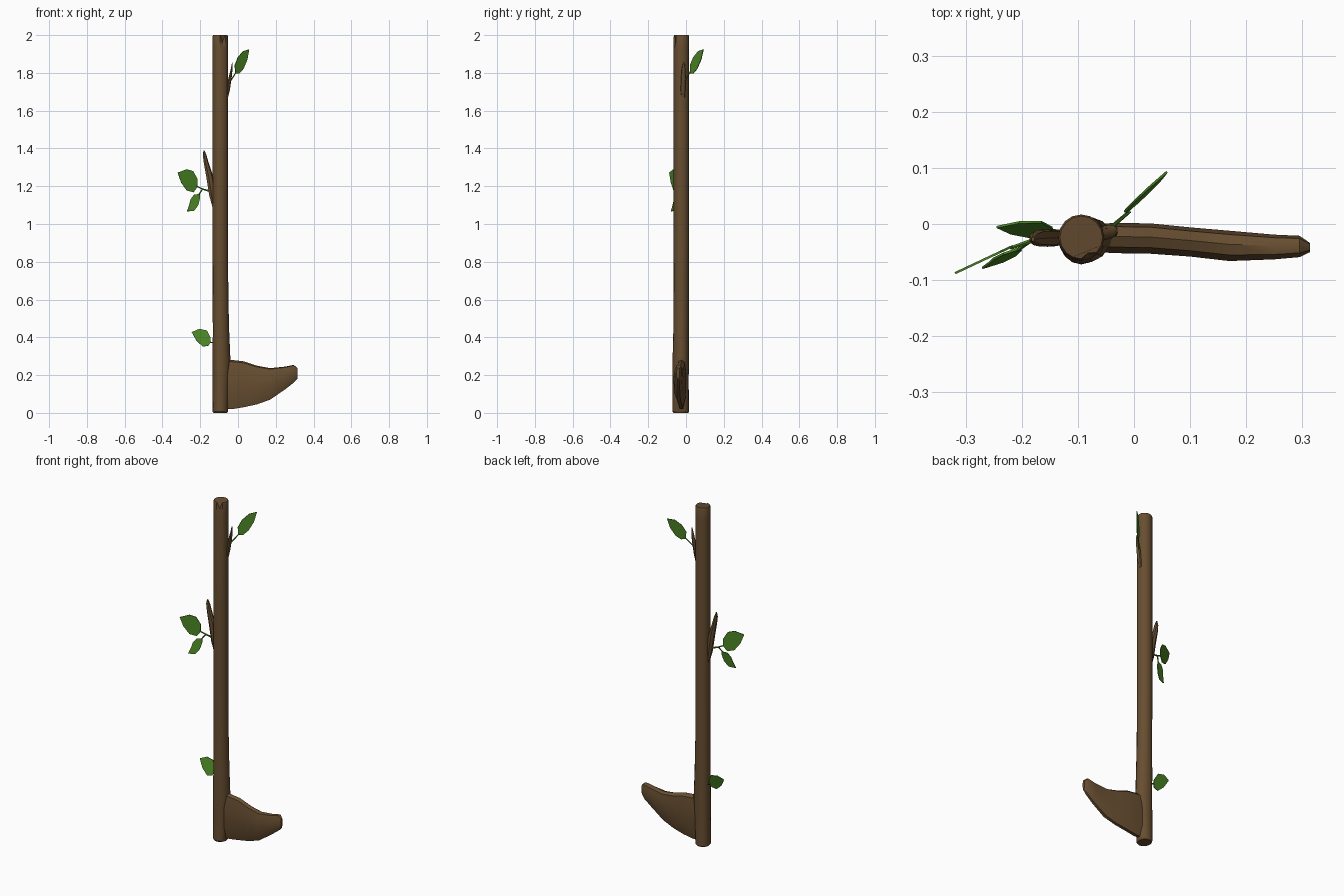
import bpy, bmesh, math, random
from mathutils import Vector

if "Cube" in bpy.data.objects:
    bpy.data.objects.remove(bpy.data.objects["Cube"])

random.seed(4)

def material(name, rgb):
    m = bpy.data.materials.new(name)
    m.diffuse_color = (*rgb, 1)
    m.use_nodes = True
    m.node_tree.nodes["Principled BSDF"].inputs["Base Color"].default_value = m.diffuse_color
    return m

BARK = material("bark_brown", (0.135, 0.075, 0.030))
LEAF = material("leaf_green", (0.070, 0.240, 0.018))

def finish(bm, name, mat, angle=35):
    bmesh.ops.recalc_face_normals(bm, faces=bm.faces)
    mesh = bpy.data.meshes.new(name)
    bm.to_mesh(mesh)
    bm.free()
    mesh.materials.append(mat)
    ob = bpy.data.objects.new(name, mesh)
    bpy.context.collection.objects.link(ob)
    bpy.ops.object.select_all(action='DESELECT')
    ob.select_set(True)
    bpy.context.view_layer.objects.active = ob
    bpy.ops.object.shade_smooth_by_angle(angle=math.radians(angle))
    return ob

def loft(name, rings, mat, angle=35):
    """Skin a list of equally sized rings of points and cap both ends."""
    bm = bmesh.new()
    loops = [[bm.verts.new(p) for p in r] for r in rings]
    n = len(loops[0])
    for a, b in zip(loops, loops[1:]):
        for i in range(n):
            j = (i + 1) % n
            bm.faces.new((a[i], a[j], b[j], b[i]))
    bm.faces.new(loops[0])
    bm.faces.new(loops[-1])
    return finish(bm, name, mat, angle)

# Trunk: straight round pole, slightly flared to the right and front low down
SIDES, CX, CY = 16, -0.094, -0.024
rings = []
for z, r, fx, fy in [(0, .036, 0, .006), (.008, .041, 0, .007), (.14, .040, .006, .008),
                     (.27, .040, .014, .008), (.42, .040, .007, .005), (.6, .040, .003, .002),
                     (.9, .041, 0, 0), (1.4, .041, 0, 0), (1.93, .041, 0, 0),
                     (1.992, .041, 0, 0), (2, .038, 0, 0)]:
    ring = []
    for i in range(SIDES):
        a = math.tau * i / SIDES
        c, s = math.cos(a), math.sin(a)
        k = r + (random.uniform(-.002, .001) if .1 < z < .5 else 0)
        p = Vector((CX + c * (k + (fx if c > 0 else 0)),
                    CY + s * (k + (fy if s < 0 else 0)), z))
        if z > 1.95 and i == 13:      # split in the top rim
            p = Vector((CX + c * .030, CY + s * .030, z - .035))
        ring.append(p)
    rings.append(ring)
loft("trunk", rings, BARK, 30)

# Broad blade-like branch at the foot: x, bottom z, top z, centre y, half width
rings = []
for x, z0, z1, y, w in [(-.09, .02, .285, -.025, .024), (-.03, .02, .28, -.025, .027),
                        (.03, .03, .273, -.026, .027), (.10, .045, .25, -.032, .026),
                        (.17, .07, .237, -.039, .027), (.25, .125, .245, -.041, .022),
                        (.295, .16, .254, -.040, .019), (.314, .18, .238, -.042, .008)]:
    zc, h = (z0 + z1) / 2, (z1 - z0) / 2
    section = [(-.35, -1), (.35, -1), (.9, -.55), (1, .4), (.75, .88),
               (.1, 1), (-.6, .93), (-1, .4), (-.9, -.55)]
    rings.append([(x, y + u * w, zc + v * h) for u, v in section])
loft("foot_branch", rings, BARK, 40)

# Broken side stubs: x, y, z, half width x, half width y
stubs = {
    "left_stub": [(-.128, -.024, 1.08, .005, .008), (-.136, -.025, 1.15, .018, .015),
                  (-.150, -.025, 1.25, .020, .016), (-.168, -.025, 1.32, .014, .015),
                  (-.177, -.026, 1.365, .010, .012), (-.180, -.027, 1.39, .003, .004)],
    "right_stub": [(-.057, -.016, 1.67, .004, .010), (-.052, -.016, 1.71, .009, .013),
                   (-.043, -.014, 1.77, .009, .013), (-.034, -.013, 1.82, .005, .010),
                   (-.030, -.012, 1.855, .002, .004)],
}
for name, path in stubs.items():
    loft(name, [[(x + a * math.cos(t), y + b * math.sin(t), z)
                 for t in [math.tau * i / 7 for i in range(7)]]
                for x, y, z, a, b in path], BARK, 40)

# Thin leaf stems
def stem(name, a, b, r=.004):
    a, b = Vector(a), Vector(b)
    d = (b - a).normalized()
    u = d.orthogonal().normalized()
    v = d.cross(u)
    loft(name, [[p + k * (u * math.cos(t) + v * math.sin(t))
                 for t in [math.tau * i / 5 for i in range(5)]]
                for p, k in ((a, r), (b, r * .8))], LEAF)

fork = (-.188, -.032, 1.185)
stem("top_stem", (-.048, -.012, 1.745), (-.008, .022, 1.805))
stem("middle_stem", (-.155, -.025, 1.175), fork, .005)
stem("middle_stem_upper", fork, (-.22, -.043, 1.2))
stem("middle_stem_lower", fork, (-.208, -.047, 1.155))
stem("low_stem", (-.125, -.015, .37), (-.152, -.011, .375))

# Leaves: front outline placed on a sloping plane y = y0 + gx*(x-x0) + gz*(z-z0)
def leaf(name, outline, x0, y0, z0, gx, gz):
    bm = bmesh.new()
    bm.faces.new([bm.verts.new((x, y0 + gx * (x - x0) + gz * (z - z0), z)) for x, z in outline])
    bmesh.ops.recalc_face_normals(bm, faces=bm.faces)
    face = bm.faces[:][0]
    face.normal_update()
    off = face.normal * .004
    ext = bmesh.ops.extrude_face_region(bm, geom=[face], use_keep_orig=True)
    bmesh.ops.translate(bm, vec=off, verts=[g for g in ext["geom"] if isinstance(g, bmesh.types.BMVert)])
    finish(bm, name, LEAF, 30)

leaf("top_leaf", [(-.012, 1.797), (-.016, 1.84), (0, 1.882), (.028, 1.915), (.06, 1.925),
                  (.05, 1.87), (.03, 1.822), (.008, 1.797)], -.01, .022, 1.80, .85, .08)
leaf("middle_leaf_upper", [(-.215, 1.195), (-.235, 1.168), (-.27, 1.177), (-.30, 1.22),
                           (-.318, 1.272), (-.27, 1.29), (-.237, 1.28), (-.215, 1.24)],
     -.215, -.041, 1.2, .47, 0)
leaf("middle_leaf_lower", [(-.203, 1.16), (-.232, 1.155), (-.25, 1.132), (-.258, 1.1),
                           (-.27, 1.067), (-.232, 1.07), (-.21, 1.1), (-.2, 1.14)],
     -.205, -.046, 1.16, .3, .16)
leaf("low_leaf", [(-.145, .375), (-.155, .356), (-.185, .35), (-.22, .382),
                  (-.245, .427), (-.205, .444), (-.165, .435), (-.145, .395)],
     -.145, -.011, .375, .08, .3)
